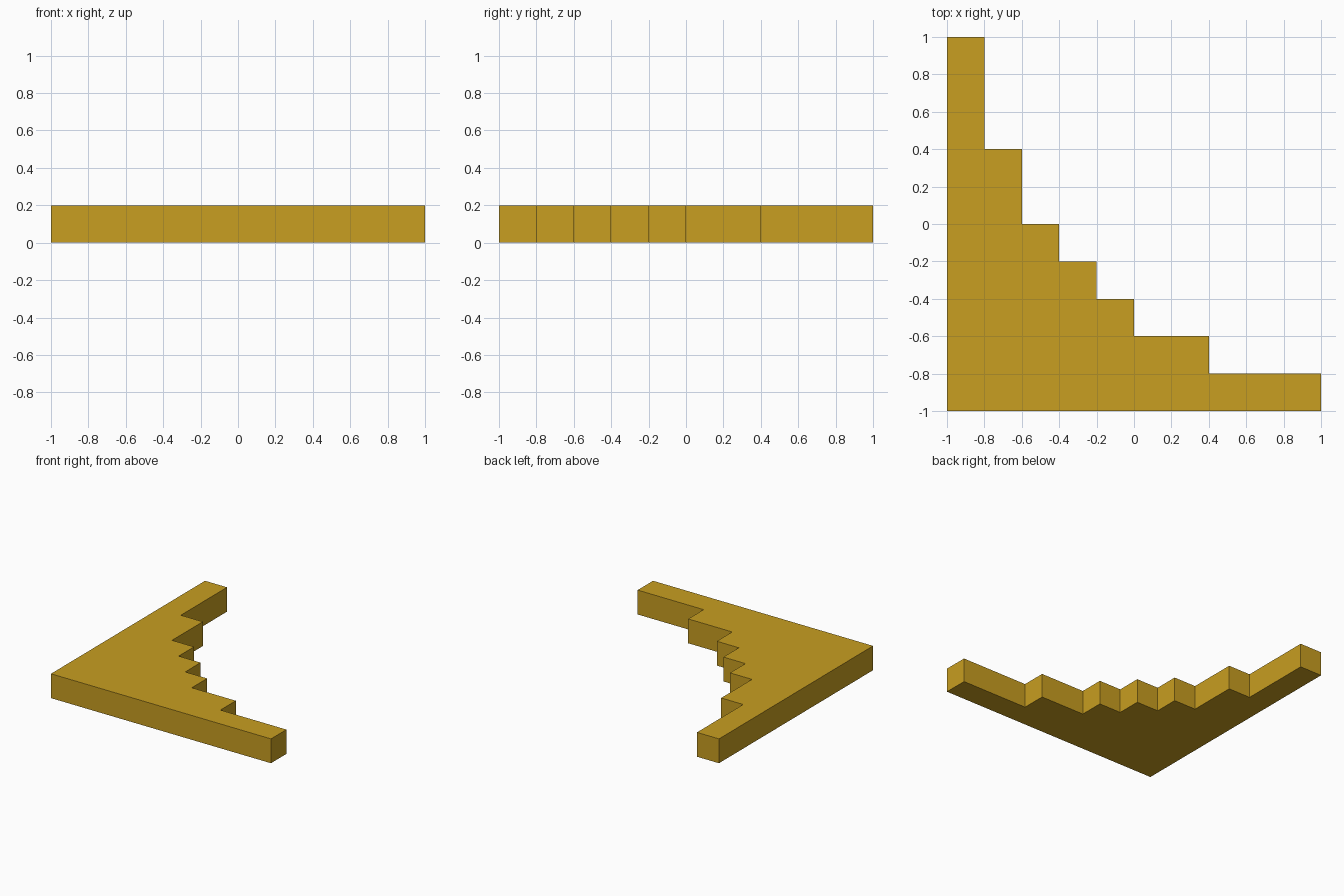
import bpy
import bmesh

if "Cube" in bpy.data.objects:
    bpy.data.objects.remove(bpy.data.objects["Cube"])

HEIGHT = 0.2

gold = bpy.data.materials.new("golden_yellow")
gold.diffuse_color = (0.578, 0.342, 0.015, 1.0)
gold.use_nodes = True
gold.node_tree.nodes["Principled BSDF"].inputs["Base Color"].default_value = gold.diffuse_color

# Stepped corner outline: half of it, the rest mirrored across the diagonal x = y
half = [(1, -1), (1, -0.8), (0.4, -0.8), (0.4, -0.6), (0, -0.6),
        (0, -0.4), (-0.2, -0.4), (-0.2, -0.2)]
outline = [(-1, -1)] + half + [(y, x) for x, y in reversed(half[:-1])]

# Extrude the outline into a solid slab
bm = bmesh.new()
base = bm.faces.new([bm.verts.new((x, y, 0)) for x, y in outline])
top = bmesh.ops.extrude_face_region(bm, geom=[base], use_keep_orig=True)
bmesh.ops.translate(bm, vec=(0, 0, HEIGHT),
                    verts=[v for v in top["geom"] if isinstance(v, bmesh.types.BMVert)])
bmesh.ops.recalc_face_normals(bm, faces=bm.faces)

mesh = bpy.data.meshes.new("stepped_corner_slab")
bm.to_mesh(mesh)
bm.free()
mesh.materials.append(gold)
slab = bpy.data.objects.new("stepped_corner_slab", mesh)
bpy.context.collection.objects.link(slab)
